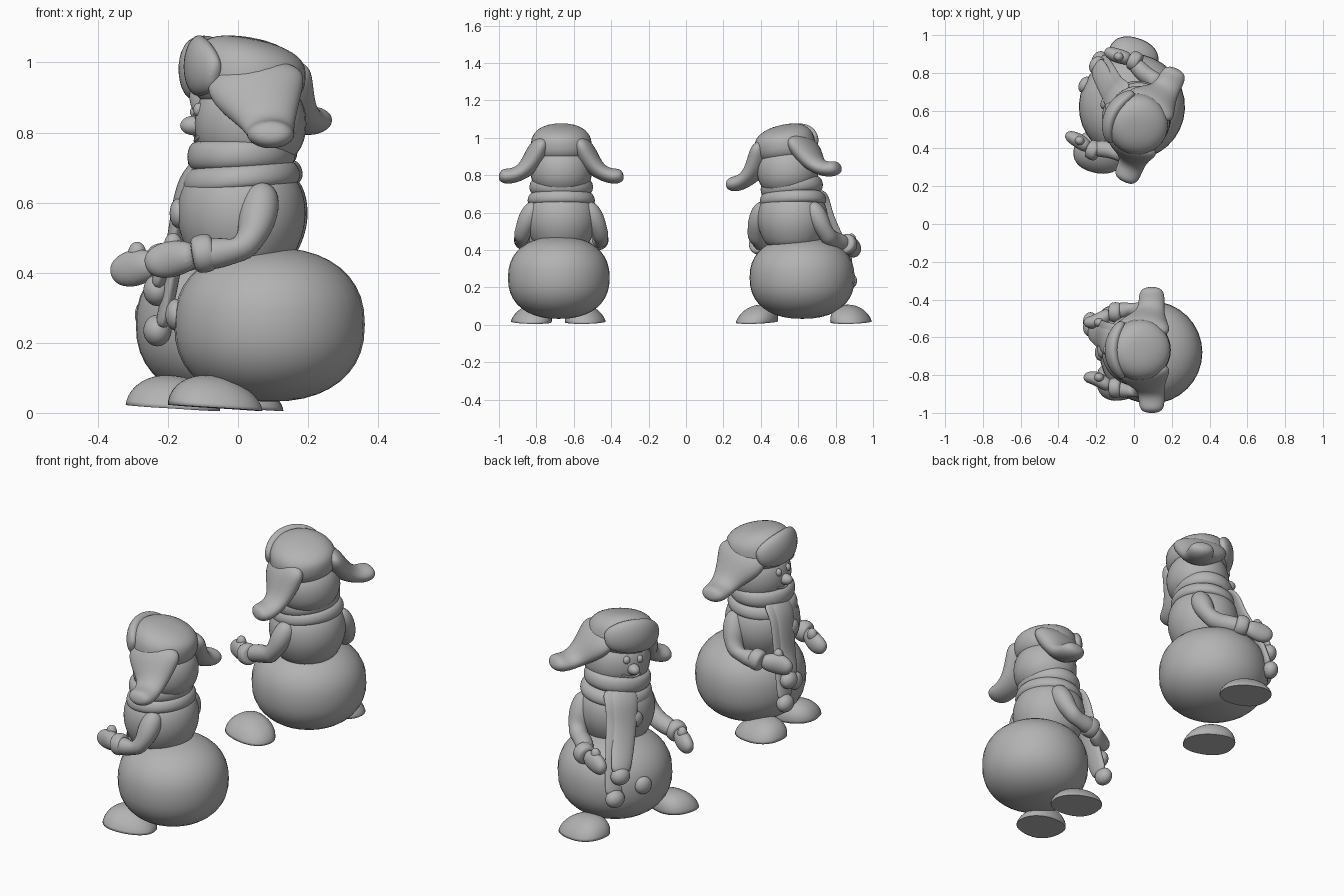
import bpy, bmesh, math
from mathutils import Matrix, Vector

if "Cube" in bpy.data.objects:
    bpy.data.objects.remove(bpy.data.objects["Cube"])

grey = bpy.data.materials.new("plain grey")
grey.use_nodes = True
COLOUR = (0.45, 0.45, 0.45, 1)
grey.diffuse_color = COLOUR
grey.node_tree.nodes["Principled BSDF"].inputs["Base Color"].default_value = COLOUR


def finish(name, bm, matrix, levels=0):
    bmesh.ops.transform(bm, matrix=matrix, verts=bm.verts)
    bmesh.ops.recalc_face_normals(bm, faces=bm.faces)
    mesh = bpy.data.meshes.new(name)
    bm.to_mesh(mesh)
    bm.free()
    mesh.materials.append(grey)
    mesh.polygons.foreach_set("use_smooth", [True] * len(mesh.polygons))
    obj = bpy.data.objects.new(name, mesh)
    bpy.context.collection.objects.link(obj)
    if levels:
        mod = obj.modifiers.new("smooth", "SUBSURF")
        mod.levels = mod.render_levels = levels


def power(v, p):
    return math.copysign(abs(v) ** p, v)


def blob(name, matrix, centre, radii, box=1.0, shape=None):
    """Rounded ball; box below 1 makes its outline squarer in height."""
    bm = bmesh.new()
    bmesh.ops.create_uvsphere(bm, u_segments=32, v_segments=20, radius=1)
    for v in bm.verts:
        flat = math.hypot(v.co.x, v.co.y)
        k = flat ** box / flat if flat > 1e-4 else 1
        v.co = Vector((v.co.x * k, v.co.y * k, power(v.co.z, box)))
        if shape:
            v.co = shape(v.co)
        v.co = Vector(c + r * q for c, r, q in zip(centre, radii, v.co))
    finish(name, bm, matrix)


def bridge(bm, rings):
    n = len(rings[0])
    for a, b in zip(rings, rings[1:]):
        for i in range(n):
            bm.faces.new((a[i], a[(i + 1) % n], b[(i + 1) % n], b[i]))
    bm.faces.new(rings[0])
    bm.faces.new(rings[-1])


def lathe(name, matrix, profile, widen, tilt=0.0):
    """Turned profile, widened sideways, its rear raised by tilt."""
    bm = bmesh.new()
    rings = [[bm.verts.new((r * math.cos(a), r * widen * math.sin(a), z + tilt * r * math.cos(a)))
              for a in [math.tau * i / 20 for i in range(20)]] for r, z in profile]
    bridge(bm, rings)
    finish(name, bm, matrix, 2)


def loft(name, matrix, stations, wide):
    """Oval sections along a path; each station is x, y, z, half width, half depth."""
    bm = bmesh.new()
    points = [Vector(s[:3]) for s in stations]
    rings = []
    for i, s in enumerate(stations):
        along = (points[min(i + 1, len(points) - 1)] - points[max(i - 1, 0)]).normalized()
        across = Vector(wide)
        across = (across - along * across.dot(along)).normalized()
        deep = along.cross(across)
        rings.append([bm.verts.new(points[i] + across * s[3] * math.cos(a) + deep * s[4] * math.sin(a))
                      for a in [math.tau * k / 12 for k in range(12)]])
    bridge(bm, rings)
    finish(name, bm, matrix, 2)


def foot(name, x, y, turn, side):
    place = Matrix.Translation((x, y, 0)) @ Matrix.Rotation(math.radians(turn), 4, 'Z')

    def shoe(p):
        rise = max(p.z, 0)
        return Vector((power(p.x, 0.9), power(p.y, 0.85) * (1 - 0.1 * p.x) - 0.2 * side * rise,
                       rise * (1 - 0.12 * p.x) + 0.1 * (1 - p.x)))
    blob(name, place, (0, 0, 0.005), (0.135, 0.107, 0.092), 1.1, shoe)


def snowman(tag, x, y, turn, roll, ball, size, reach, push):
    base = Matrix.Translation((x, y, 0)) @ Matrix.Rotation(math.radians(turn), 4, 'Z')
    neck = Matrix.Translation((0, 0, 0.7))
    top = base @ neck @ Matrix.Rotation(math.radians(roll), 4, 'X') @ neck.inverted()
    half = base @ neck @ Matrix.Rotation(math.radians(roll / 2), 4, 'X') @ neck.inverted()

    # Body
    blob(tag + "_lower_ball", base, (ball[0], ball[1], 0.252), (size, size, 0.22), 0.87)
    lathe(tag + "_torso", base, [(0.12, 0.4), (0.158, 0.46), (0.182, 0.52), (0.188, 0.58),
                                 (0.175, 0.65), (0.12, 0.71)], 1.04)
    blob(tag + "_head", top, (0.025, 0, 0.825), (0.16, 0.165, 0.14), 0.9)
    blob(tag + "_chest_button", base, (-0.18, 0, 0.57), (0.025, 0.042, 0.042))
    blob(tag + "_belly_button", base, (ball[0] - size + 0.005, ball[1], 0.28), (0.03, 0.045, 0.045))

    # Face
    blob(tag + "_nose", top, (-0.135, 0, 0.82), (0.04, 0.03, 0.028))
    for side, word in ((-1, "left"), (1, "right")):
        blob(f"{tag}_{word}_eye", top, (-0.12, side * 0.037, 0.865), (0.018, 0.018, 0.02))
    loft(tag + "_smile", top, [(-0.133 + 4 * t * t, t, 0.775 + 5 * t * t, 0.005, 0.005)
                               for t in (-0.055, -0.03, 0, 0.03, 0.055)], (1, 0, 0))

    # Scarf wraps and hanging tails with pompoms
    lathe(tag + "_scarf_lower_wrap", half, [(0.13, 0.635), (0.166, 0.64), (0.172, 0.67),
                                            (0.158, 0.705), (0.12, 0.715)], 1.08, 0.08)
    lathe(tag + "_scarf_upper_wrap", top, [(0.12, 0.69), (0.15, 0.70), (0.16, 0.735),
                                           (0.15, 0.775), (0.12, 0.782)], 1.1, 0.03)
    for i, drop in enumerate((0.36, 0.245)):
        dy = 0.03 * i
        path = [(-0.11, 0.035 + dy, 0.72, 0), (-0.162, 0.045 + dy, 0.67, 0.1),
                (-0.182, 0.06 + dy, 0.57, 0.1), (-0.195, 0.08 + dy, 0.46, 0.8),
                (-0.23, 0.11 + dy, drop + 0.04, 1), (-0.24, 0.12 + dy, drop, 1)]
        loft(f"{tag}_scarf_tail_{i + 1}", base,
             [(px - push * k + 0.012 * i, py + ball[1] * k, pz, 0.08 - 0.006 * n, 0.022)
              for n, (px, py, pz, k) in enumerate(path)], (0, 1, 0))
        blob(f"{tag}_pompom_{i + 1}", base, (-0.24 - push, 0.12 + dy + max(ball[1], 0), drop - 0.01),
             (0.04, 0.05, 0.045))

    # Arms, cuffs and mittens
    for s, word in ((-1, "left"), (1, "right")):
        hand = s * (0.145 + reach)
        wrist = s * (0.2 + reach * 0.6)
        dip = -0.25 * reach
        far = -0.25 * reach
        loft(f"{tag}_{word}_arm", base,
             [(0.06, s * 0.13, 0.65, 0.03, 0.03), (0.06, s * 0.155, 0.615, 0.056, 0.056),
              (0.04, s * 0.192, 0.53, 0.06, 0.056), (0.01, s * 0.217, 0.465, 0.057, 0.053),
              (-0.05, s * 0.213, 0.457, 0.05, 0.048),
              (-0.13 + far, wrist, 0.45 + dip, 0.045, 0.045)], (1, 0, 0.9))
        loft(f"{tag}_{word}_cuff", base,
             [(-0.075 + far, wrist, 0.462 + dip, 0.04, 0.04), (-0.085 + far, wrist, 0.46 + dip, 0.058, 0.056),
              (-0.13 + far, wrist, 0.45 + dip, 0.058, 0.056), (-0.142 + far, wrist, 0.448 + dip, 0.04, 0.04)],
             (0, 0, 1))
        loft(f"{tag}_{word}_mitten", base,
             [(-0.13 + far, wrist, 0.45 + dip, 0.035, 0.03),
              (-0.17 + far, (wrist + hand) / 2, 0.445 + dip, 0.052, 0.04),
              (-0.22 + far, hand, 0.435 + dip, 0.056, 0.04), (-0.26 + far, hand, 0.425 + dip, 0.04, 0.03),
              (-0.275 + far, hand, 0.42 + dip, 0.015, 0.012)], (0, 0, 1))
        blob(f"{tag}_{word}_thumb", base, (-0.195 + far, hand, 0.48 + dip), (0.026, 0.024, 0.033))

    # Fur hat: sloping crown, rolled brim, ear flaps
    def slope(p):
        return Vector((p.x, p.y * (1 - 0.05 * p.z), p.z - (0.28 * p.x if p.z > 0 else 0) * p.z))
    blob(tag + "_hat_crown", top, (0.02, 0, 0.965), (0.163, 0.163, 0.105), 0.78, slope)
    loft(tag + "_hat_brim", top,
         [(-0.127 + 2.8 * t * t, t, 0.994 - 1.6 * t * t, w, w * 0.5)
          for t, w in ((-0.145, 0.03), (-0.127, 0.062), (-0.07, 0.088), (0, 0.092),
                       (0.07, 0.088), (0.127, 0.062), (0.145, 0.03))], (0, 0, 1))
    for s, word in ((-1, "left"), (1, "right")):
        loft(f"{tag}_{word}_ear_flap", top,
             [(0.035, s * 0.08, 1.0, 0.1, 0.03), (0.035, s * 0.112, 0.95, 0.155, 0.06),
              (0.055, s * 0.142, 0.895, 0.13, 0.062), (0.075, s * 0.185, 0.835, 0.085, 0.05),
              (0.082, s * 0.235, 0.803, 0.07, 0.042), (0.084, s * 0.285, 0.793, 0.072, 0.044),
              (0.084, s * 0.32, 0.797, 0.06, 0.038), (0.084, s * 0.333, 0.8, 0.025, 0.015)], (1, 0, 0))


# Two snowmen, the second turned and leaning
snowman("near", 0.01, -0.667, 0, 0, (0.08, -0.013), 0.272, 0, 0)
foot("near_left_foot", -0.065, -0.825, 8, -1)
foot("near_right_foot", -0.065, -0.54, -8, 1)
snowman("far", 0.015, 0.57, -25, 8, (-0.045, 0.035), 0.281, 0.1, 0.065)
foot("far_left_foot", -0.185, 0.375, -18, -1)
foot("far_right_foot", -0.005, 0.88, -12, 1)
